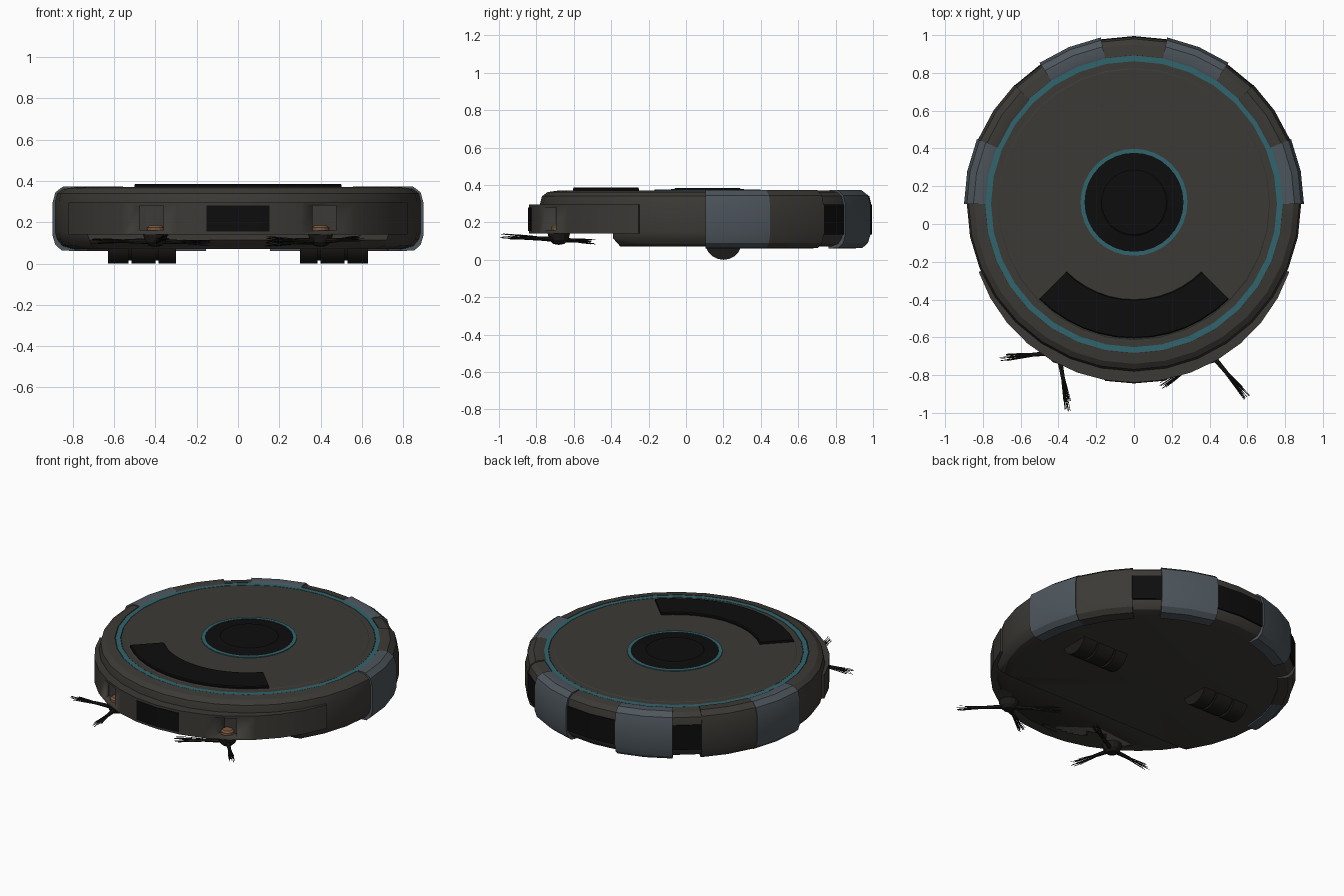
import bpy, bmesh, math, random
from mathutils import Vector

if "Cube" in bpy.data.objects:
    bpy.data.objects.remove(bpy.data.objects["Cube"])

random.seed(4)
CY = 0.105          # centre of the round body


def mat(name, c):
    m = bpy.data.materials.new(name)
    m.diffuse_color = (*c, 1)
    m.use_nodes = True
    m.node_tree.nodes["Principled BSDF"].inputs["Base Color"].default_value = m.diffuse_color
    return m


BODY = mat("body_brown", (0.045, 0.042, 0.036))
SLATE = mat("slate_panel", (0.075, 0.092, 0.107))
BLACK = mat("gloss_black", (0.004, 0.004, 0.004))
TEAL = mat("teal_trim", (0.03, 0.13, 0.155))
DARK = mat("dark_rubber", (0.012, 0.011, 0.01))
BRONZE = mat("bronze", (0.2, 0.1, 0.05))


def finish(name, bm, m, angle=28):
    bmesh.ops.remove_doubles(bm, verts=bm.verts, dist=1e-5)
    bmesh.ops.recalc_face_normals(bm, faces=bm.faces)
    me = bpy.data.meshes.new(name)
    bm.to_mesh(me)
    bm.free()
    ob = bpy.data.objects.new(name, me)
    bpy.context.collection.objects.link(ob)
    me.materials.append(m)
    bpy.ops.object.select_all(action='DESELECT')
    ob.select_set(True)
    bpy.context.view_layer.objects.active = ob
    bpy.ops.object.shade_smooth_by_angle(angle=math.radians(angle))
    return ob


def sweep(name, prof, m, a0=0, a1=360, n=32, cx=0, cy=CY):
    """Sweep a closed (r, z) profile about a vertical axis, degrees clockwise from +y."""
    bm = bmesh.new()
    rings = []
    for i in range(n + 1):
        a = math.radians(a0 + (a1 - a0) * i / n)
        rings.append([bm.verts.new((cx + r * math.sin(a), cy + r * math.cos(a), z))
                      for r, z in prof])
    k = len(prof)
    for p, q in zip(rings, rings[1:]):
        for j in range(k):
            if prof[j][0] == prof[(j + 1) % k][0] == 0:
                continue
            bm.faces.new((p[j], p[(j + 1) % k], q[(j + 1) % k], q[j]))
    if a1 - a0 < 360:
        bm.faces.new(rings[0])
        bm.faces.new(rings[-1])
    bmesh.ops.dissolve_degenerate(bm, edges=bm.edges, dist=1e-6)
    return finish(name, bm, m)


def rect(r0, r1, z0, z1):
    return [(r0, z0), (r1, z0), (r1, z1), (r0, z1)]


def prism(name, pts, x0, x1, m):
    """Extrude a (y, z) outline along x."""
    bm = bmesh.new()
    f = bm.faces.new([bm.verts.new((x0, y, z)) for y, z in pts])
    g = bmesh.ops.extrude_face_region(bm, geom=[f])
    bmesh.ops.translate(bm, vec=(x1 - x0, 0, 0),
                        verts=[v for v in g['geom'] if isinstance(v, bmesh.types.BMVert)])
    return finish(name, bm, m)


def cut(ob, cutter):
    md = ob.modifiers.new("cut", 'BOOLEAN')
    md.operation, md.object, md.solver = 'DIFFERENCE', cutter, 'EXACT'
    cutter.hide_render = True
    cutter.hide_viewport = True


# Main round body
body = sweep("body", [(0, 0.07), (0.80, 0.07), (0.85, 0.085), (0.875, 0.115), (0.885, 0.15),
                      (0.885, 0.30), (0.875, 0.34), (0.845, 0.362), (0.79, 0.37),
                      (0.79, 0.362), (0.755, 0.362), (0.755, 0.368), (0, 0.368)], BODY)
# Front bumper
bumper = sweep("bumper", rect(0.70, 0.87, 0.14, 0.295), BODY, 109, 251, 14, cy=0.03)
sweep("front_window", rect(0.80, 0.874, 0.155, 0.28), BLACK, 180 - 10.14, 180 + 10.14, 2, cy=0.03)

# Step under the nose and the brush motor notches
cut(body, prism("nose_cutter", [(-1.2, -0.1), (-0.35, -0.1), (-0.35, 0.07), (-0.39, 0.115),
                                (-0.39, 0.14), (-1.2, 0.14)], -1, 1, BODY))
for s, side in ((-1, "left"), (1, "right")):
    xs = sorted((s * 0.36, s * 0.475))
    notch = prism(side + "_notch_cutter", [(-1, 0.16), (-0.655, 0.16), (-0.655, 0.28), (-1, 0.28)],
                  *xs, BODY)
    cut(body, notch)
    cut(bumper, notch)

# Wrap-around panels and sensor windows on the rear rim
PANEL = [(0.78, 0.366), (0.80, 0.374), (0.85, 0.372), (0.885, 0.345), (0.9, 0.29), (0.9, 0.14),
         (0.885, 0.09), (0.855, 0.064), (0.79, 0.06)]
COVER = [(r - 0.006, z) for r, z in PANEL]
for s, side in ((-1, "left"), (1, "right")):
    for nm, a, b, prof, m in (("rear_panel", 11.25, 33.75, PANEL, SLATE),
                              ("side_panel", 67.5, 90, PANEL, SLATE),
                              ("corner_cover", 45, 67.5, COVER, BODY),
                              ("corner_window", 33.75, 45, rect(0.8, 0.891, 0.135, 0.295), BLACK)):
        lo, hi = sorted((s * a, s * b))
        sweep(side + "_" + nm, prof, m, lo, hi, max(1, round((hi - lo) / 11.25)))
sweep("rear_window", rect(0.8, 0.89, 0.135, 0.295), BLACK, -11.25, 11.25, 2)

# Top trim, lid, centre turret and control strip
sweep("teal_ring", rect(0.757, 0.787, 0.355, 0.369), TEAL)
sweep("lid", [(0.27, 0.36), (0.735, 0.36), (0.715, 0.371), (0.27, 0.371)], BODY)
sweep("turret_ring", rect(0.262, 0.283, 0.36, 0.376), TEAL, cy=0.115)
sweep("turret", [(0, 0.36), (0.263, 0.36), (0.263, 0.374), (0.18, 0.378), (0.172, 0.384), (0, 0.384)],
      BLACK, cy=0.115)
sweep("control_strip", [(0.505, 0.36), (0.71, 0.36), (0.71, 0.38), (0.705, 0.386), (0.51, 0.386),
                        (0.505, 0.38)], BLACK, 135, 225, 12)

# Ribbed drive wheels, lying across x
for s, side in ((-1, "left"), (1, "right")):
    for i, (a, b, r) in enumerate(((0.30, 0.385, 0.1), (0.385, 0.40, 0.085), (0.40, 0.515, 0.1),
                                   (0.515, 0.53, 0.085), (0.53, 0.63, 0.1))):
        circ = [(0.2 + r * math.cos(t * math.pi / 10), 0.1 + r * math.sin(t * math.pi / 10))
                for t in range(20)]
        prism(f"{side}_wheel_{i}", circ, s * a, s * b, DARK)


def rod(bm, p, q, r, n):
    """Thin rod from p to q."""
    d = q - p
    g = bmesh.ops.create_cone(bm, cap_ends=True, segments=n, radius1=r, radius2=r * 0.7,
                              depth=d.length)
    bmesh.ops.rotate(bm, verts=g['verts'], matrix=d.to_track_quat('Z', 'Y').to_matrix())
    bmesh.ops.translate(bm, verts=g['verts'], vec=(p + q) / 2)


# Side brushes: hub, three stalks, bristle tufts
for side, hx, angles in (("left", -0.40, (185, 280, 30)), ("right", 0.40, (310, 215, 145))):
    hy = -0.68
    sweep(side + "_brush_hub", [(0, 0.08), (0.03, 0.085), (0.05, 0.105), (0.06, 0.14), (0, 0.14)],
          DARK, n=12, cx=hx, cy=hy)
    sweep(side + "_brush_motor", [(0, 0.13), (0.04, 0.13), (0.04, 0.175), (0.03, 0.185), (0, 0.185)],
          BRONZE, n=12, cx=hx, cy=hy)
    stalks, tufts = bmesh.new(), bmesh.new()
    for ang in angles:
        a = math.radians(ang)

        def at(d, off=0, dz=0):
            x, y = d * math.cos(a) - off * math.sin(a), d * math.sin(a) + off * math.cos(a)
            return Vector((hx + x, hy + y, 0.108 - 0.06 * y + dz))
        rod(stalks, at(0.02), at(0.15), 0.014, 8)
        for _ in range(22):
            o, z = random.uniform(-1, 1), random.uniform(-1, 1)
            rod(tufts, at(0.13, o * 0.008, z * 0.006),
                at(random.uniform(0.25, 0.318), o * 0.02, z * 0.014), 0.0022, 4)
    finish(side + "_brush_stalks", stalks, DARK)
    finish(side + "_brush_bristles", tufts, DARK)
